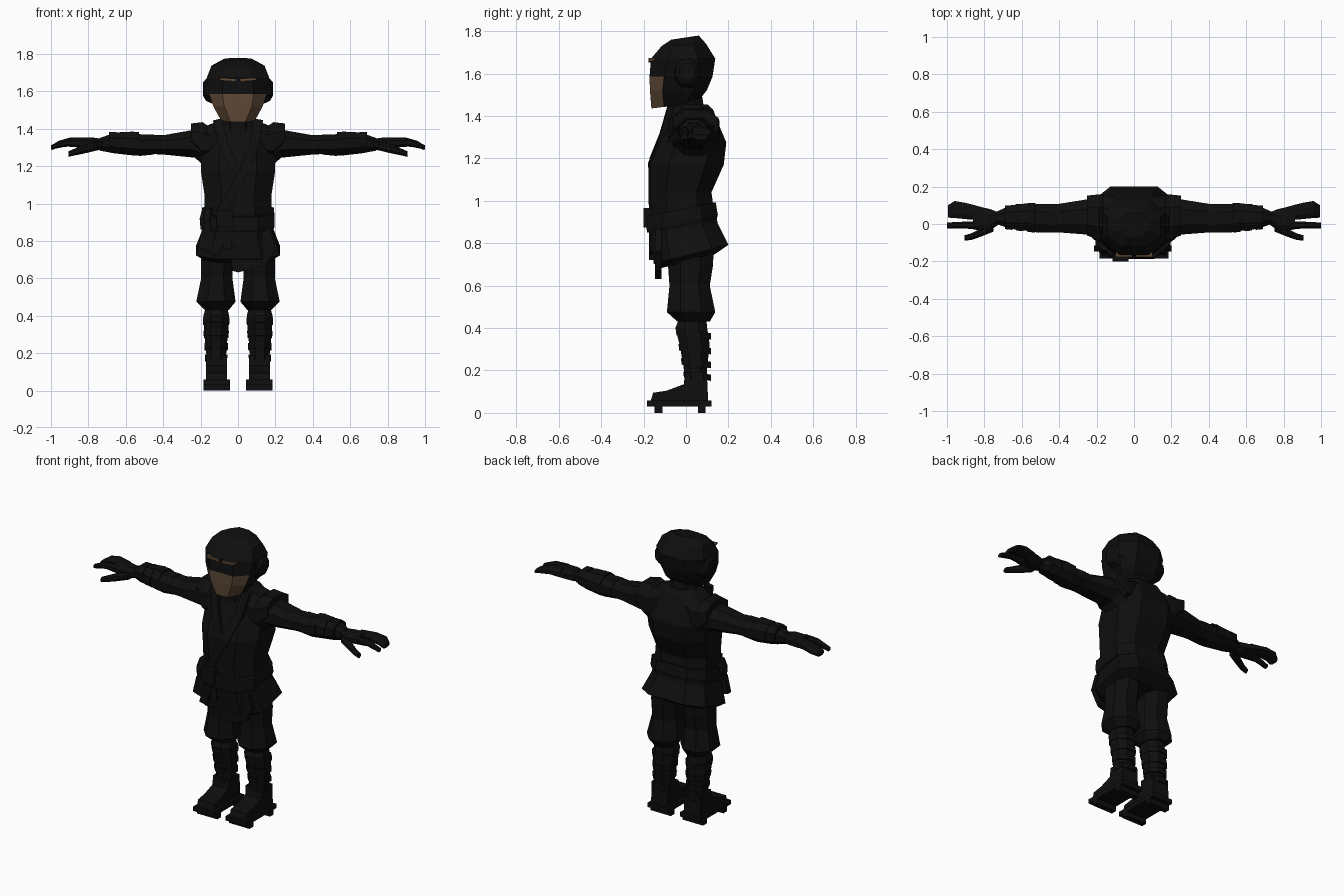
import bpy, bmesh, math
from mathutils import Vector


def make_material(name, rgb):
    m = bpy.data.materials.new(name)
    m.diffuse_color = (*rgb, 1.0)
    return m


CLOTH = make_material("black cloth", (0.0045, 0.0045, 0.0045))
SKIN = make_material("brown skin", (0.115, 0.068, 0.038))


def finish(bm, name, mat):
    bmesh.ops.recalc_face_normals(bm, faces=bm.faces)
    me = bpy.data.meshes.new(name)
    bm.to_mesh(me)
    bm.free()
    me.materials.append(mat)
    ob = bpy.data.objects.new(name, me)
    bpy.context.collection.objects.link(ob)
    return ob


def loft(name, rings, axis="z", side=1, mat=CLOTH):
    """Chamfered eight-sided sections: (t, a0, a1, b0, b1, chamfer, slope)."""
    bm = bmesh.new()
    loops = []
    for ring in rings:
        t, a0, a1, b0, b1 = ring[:5]
        c = ring[5] if len(ring) > 5 else 0.28
        slope = ring[6] if len(ring) > 6 else 0.0
        da, db = (a1 - a0) * c, (b1 - b0) * c
        pts = [(a0 + da, b0), (a1 - da, b0), (a1, b0 + db), (a1, b1 - db),
               (a1 - da, b1), (a0 + da, b1), (a0, b1 - db), (a0, b0 + db)]
        loop = []
        for a, b in pts:
            p = (a, b, t + slope * b) if axis == "z" else (t, a, b)
            loop.append(bm.verts.new((p[0] * side, p[1], p[2])))
        loops.append(loop)
    for lo, hi in zip(loops, loops[1:]):
        for i in range(8):
            j = (i + 1) % 8
            bm.faces.new((lo[i], lo[j], hi[j], hi[i]))
    bm.faces.new(loops[0])
    bm.faces.new(loops[-1])
    return finish(bm, name, mat)


def prism(name, outline, lo, hi, axis="y", side=1, mat=CLOTH):
    """Extrude an outline: (x, z) along y, or (y, z) along x."""
    bm = bmesh.new()
    def put(p, d):
        q = (p[0], d, p[1]) if axis == "y" else (d, p[0], p[1])
        return bm.verts.new((q[0] * side, q[1], q[2]))
    a, b = [put(p, lo) for p in outline], [put(p, hi) for p in outline]
    bm.faces.new(a)
    bm.faces.new(b)
    for i in range(len(a)):
        j = (i + 1) % len(a)
        bm.faces.new((a[i], a[j], b[j], b[i]))
    return finish(bm, name, mat)


def box(name, x0, x1, y0, y1, z0, z1, side=1, mat=CLOTH):
    return prism(name, [(x0, z0), (x1, z0), (x1, z1), (x0, z1)], y0, y1, "y", side, mat)


def strip(name, path, width, depth):
    """Flat cloth band following a path on the chest."""
    bm = bmesh.new()
    rows = []
    for i, p in enumerate(path):
        d = Vector(path[min(i + 1, len(path) - 1)]) - Vector(path[max(i - 1, 0)])
        across = Vector((-d.z, 0, d.x)).normalized() * width / 2
        back = Vector((0, depth, 0))
        p = Vector(p)
        rows.append([bm.verts.new(q) for q in
                     (p - across, p + across, p + across + back, p - across + back)])
    for a, b in zip(rows, rows[1:]):
        for i in range(4):
            j = (i + 1) % 4
            bm.faces.new((a[i], a[j], b[j], b[i]))
    bm.faces.new(rows[0])
    bm.faces.new(rows[-1])
    return finish(bm, name, CLOTH)


# Hooded head, with the lower face exposed
head = loft("head", [
    (1.455, -.09, .09, -.163, .05, .28, .12),
    (1.52, -.132, .132, -.17, .098, .22),
    (1.585, -.155, .155, -.172, .125, .23),
    (1.67, -.168, .168, -.165, .138, .26),
    (1.735, -.142, .142, -.115, .095, .28, .05),
    (1.77, -.075, .075, -.07, .06, .28, .15)])
head.data.materials.append(SKIN)
for f in head.data.polygons:
    if f.center.z < 1.585 and f.normal.y < -0.3 and f.center.y < -0.1:
        f.material_index = 1
loft("neck", [(1.34, -.09, .09, -.085, .10), (1.50, -.085, .085, -.085, .075)])

# Upper body
loft("jacket", [
    (.93, -.18, .18, -.165, .135, .25),
    (1.04, -.178, .178, -.167, .12, .25),
    (1.17, -.198, .198, -.167, .178, .25),
    (1.275, -.198, .198, -.125, .19, .25),
    (1.37, -.19, .19, -.085, .15, .25),
    (1.43, -.13, .13, -.075, .128, .25),
    (1.455, -.09, .09, -.07, .10, .25)])
loft("skirt", [(.95, -.18, .18, -.165, .135, .22, .1),
               (.87, -.182, .182, -.165, .15, .22, .15),
               (.742, -.225, .225, -.152, .20, .22, .25),
               (.712, -.18, .18, -.12, .13, .22, .25)])
prism("front_flap", [(-.19, .87), (-.215, .765), (-.12, .735), (-.04, .70), (-.03, .64),
                     (0, .632), (.15, .67), (.2, .76), (.17, .87)], -.147, -.115)
strip("long_lapel", [(.11, -.085, 1.45), (.085, -.125, 1.31), (.03, -.178, 1.17),
                     (-.09, -.175, .95)], .05, .03)
strip("short_lapel", [(-.11, -.085, 1.45), (-.075, -.125, 1.31), (-.02, -.172, 1.19)], .05, .03)

# Belt, knot and hanging tails
loft("belt", [(.885, -.192, .192, -.182, .145, .22, .2), (.905, -.196, .196, -.186, .15, .22, .2),
              (.965, -.192, .192, -.182, .14, .22, .2)])
box("belt_knot", -.115, -.03, -.2, -.16, .875, .965)
prism("belt_tail_left", [(-.10, .90), (-.15, .73), (-.10, .72), (-.05, .90)], -.175, -.15)
prism("belt_tail_right", [(-.09, .90), (-.075, .75), (-.03, .76), (-.04, .90)], -.17, -.145)
loft("belt_pouch", [(.86, -.20, -.13, -.15, -.06), (.92, -.205, -.13, -.155, -.04),
                    (.975, -.19, -.13, -.14, -.05)])

for s, tag in ((1, "left"), (-1, "right")):
    # Eyes and hood sides
    prism(f"{tag}_eye", [(.012, 1.652), (.095, 1.658), (.10, 1.672), (.012, 1.668)],
          -.177, -.145, "y", s, SKIN)
    loft(f"{tag}_hood_side", [(.13, -.06, .07, 1.53, 1.67), (.172, -.05, .06, 1.55, 1.665),
                              (.186, -.03, .045, 1.575, 1.65)], "x", s)
    # Shoulder and sleeve
    loft(f"{tag}_shoulder", [(.09, -.08, .14, 1.26, 1.445), (.165, -.085, .155, 1.23, 1.418),
                             (.19, -.085, .158, 1.22, 1.435), (.25, -.062, .152, 1.30, 1.428)], "x", s)
    loft(f"{tag}_sleeve", [(.17, -.07, .14, 1.19, 1.40), (.23, -.058, .135, 1.245, 1.395),
                           (.40, -.045, .108, 1.262, 1.365), (.47, -.045, .105, 1.265, 1.368)], "x", s)
    loft(f"{tag}_forearm", [(.45, -.045, .108, 1.262, 1.37), (.52, -.045, .108, 1.255, 1.37),
                            (.56, -.038, .112, 1.257, 1.385), (.66, -.026, .10, 1.268, 1.378),
                            (.74, .002, .064, 1.283, 1.35)], "x", s)
    for i, x in enumerate((.53, .59, .65)):
        k = (x - .53) * .12
        loft(f"{tag}_arm_wrap_{i}", [(x, -.046 + k, .113 - k, 1.257 + k, 1.382),
                                     (x + .04, -.042 + k, .113 - k, 1.26 + k, 1.382)], "x", s)
    # Hand, fingers and thumb
    loft(f"{tag}_palm", [(.72, .0, .06, 1.287, 1.345), (.77, -.035, .08, 1.283, 1.352),
                         (.86, -.03, .10, 1.295, 1.352)], "x", s)
    loft(f"{tag}_fingers", [(.82, .02, .092, 1.298, 1.352), (.90, .026, .113, 1.305, 1.352),
                            (.96, .032, .123, 1.30, 1.335), (.995, .034, .10, 1.286, 1.312)], "x", s)
    loft(f"{tag}_index_finger", [(.83, -.028, .014, 1.298, 1.348), (.92, -.024, .012, 1.305, 1.345),
                                 (1.0, -.024, .008, 1.288, 1.312)], "x", s)
    loft(f"{tag}_thumb", [(.75, -.04, .02, 1.285, 1.33), (.82, -.068, -.025, 1.268, 1.315),
                          (.87, -.086, -.05, 1.258, 1.295), (.905, -.088, -.06, 1.25, 1.28)], "x", s)
    # Trousers and wrapped shin
    loft(f"{tag}_trouser", [(.80, .01, .19, -.11, .13), (.70, .028, .197, -.085, .128),
                            (.60, .03, .197, -.078, .112), (.475, .013, .223, -.09, .138),
                            (.43, .05, .178, -.04, .112)], "z", s)
    loft(f"{tag}_shin", [(.45, .06, .17, -.03, .095), (.40, .047, .185, -.05, .10),
                         (.32, .052, .182, -.03, .112), (.22, .062, .172, -.012, .10),
                         (.15, .065, .165, -.005, .10)], "z", s)
    for i, z in enumerate((.36, .29, .225, .165)):
        k = (.36 - z) * .06
        loft(f"{tag}_leg_wrap_{i}", [(z, .047 + k, .187 - k, -.045 + 3 * k, .118, .28, -.12),
                                     (z + .03, .045 + k, .188 - k, -.048 + 3 * k, .118, .28, -.12)], "z", s)
    # Foot and raised sandal
    prism(f"{tag}_foot", [(.105, .05), (.098, .19), (-.005, .19), (-.01, .135), (-.09, .105),
                          (-.155, .095), (-.168, .05)], .058, .172, "x", s)
    box(f"{tag}_sandal", .042, .185, -.185, .12, .03, .058, s)
    for name, y in (("front", -.148), ("rear", .056)):
        box(f"{tag}_{name}_sandal_tooth", .042, .185, y, y + .037, 0, .032, s)
